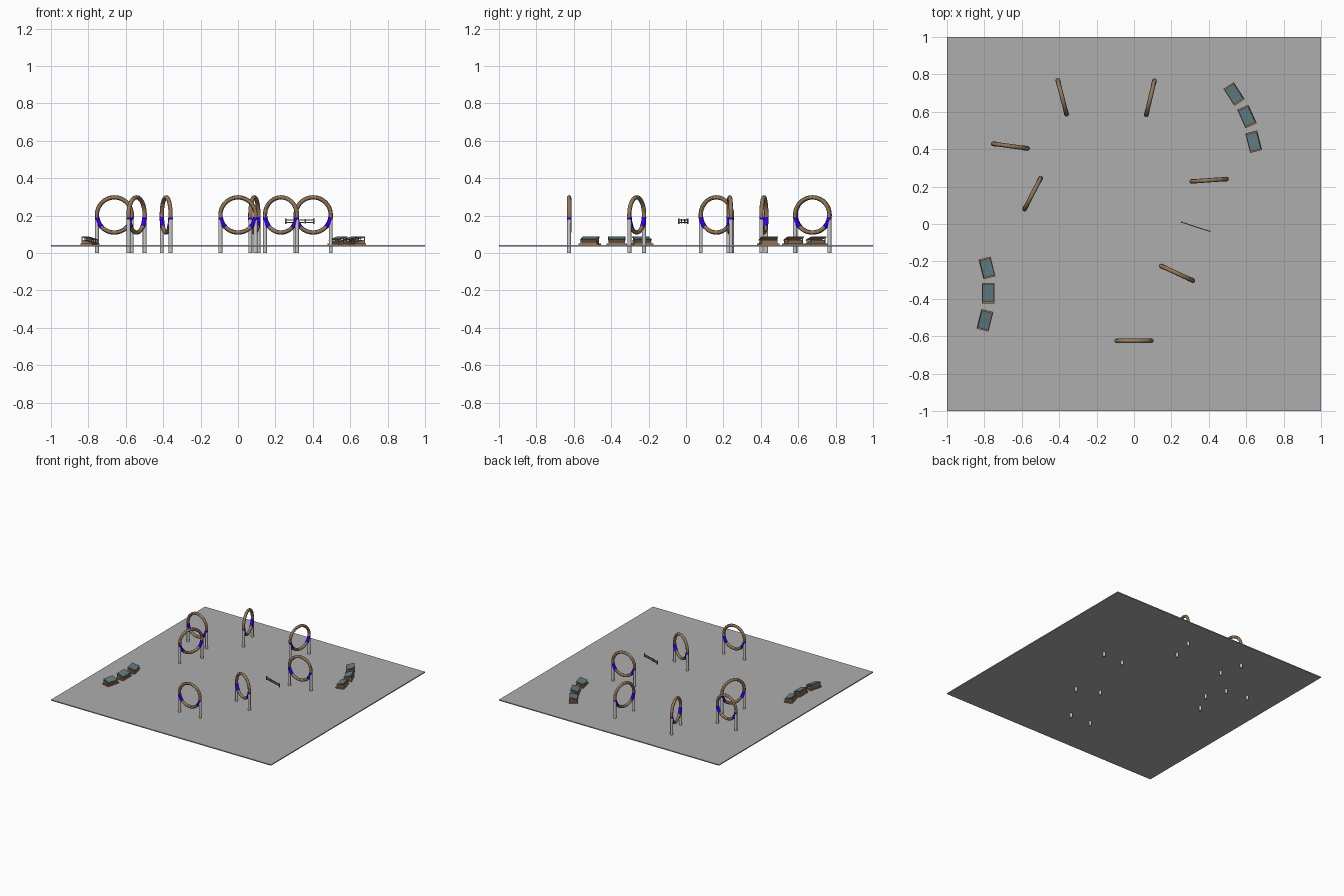
import bpy, bmesh
from math import sin, cos, atan2, radians, pi
from mathutils import Matrix, Vector

if "Cube" in bpy.data.objects:
    bpy.data.objects.remove(bpy.data.objects["Cube"])


def material(name, rgb):
    m = bpy.data.materials.new(name)
    m.diffuse_color = (*rgb, 1)
    m.use_nodes = True
    m.node_tree.nodes["Principled BSDF"].inputs["Base Color"].default_value = m.diffuse_color
    return m


BROWN = material("brown", (0.30, 0.19, 0.11))
BLUE = material("blue", (0.03, 0.0, 0.75))
TEAL = material("teal", (0.12, 0.21, 0.23))
GROUND = material("ground_grey", (0.42, 0.42, 0.42))


def finish(name, bm, mat=None, smooth=False, matrix=Matrix()):
    bmesh.ops.recalc_face_normals(bm, faces=bm.faces)
    me = bpy.data.meshes.new(name)
    bm.to_mesh(me)
    bm.free()
    if mat:
        me.materials.append(mat)
    ob = bpy.data.objects.new(name, me)
    bpy.context.collection.objects.link(ob)
    ob.matrix_world = matrix
    if smooth:
        bpy.ops.object.select_all(action='DESELECT')
        ob.select_set(True)
        bpy.context.view_layer.objects.active = ob
        bpy.ops.object.shade_smooth_by_angle()
    return ob


def box(name, size, loc, mat=None, matrix=Matrix(), tilt=0):
    bm = bmesh.new()
    m = Matrix.Translation(loc) @ Matrix.Rotation(tilt, 4, 'Y') @ Matrix.Diagonal((*size, 1))
    bmesh.ops.create_cube(bm, size=1, matrix=m)
    return finish(name, bm, mat, matrix=matrix)


def arc_tube(name, radius, tube, a0, a1, steps, mat, matrix, sides=12):
    # tube swept along an arc in the local xz plane; a full turn closes itself
    closed = abs(a1 - a0 - 2 * pi) < 1e-6
    bm = bmesh.new()
    rows = []
    for i in range(steps if closed else steps + 1):
        a = a0 + (a1 - a0) * i / steps
        row = []
        for j in range(sides):
            t = 2 * pi * j / sides
            r = radius + tube * cos(t)
            row.append(bm.verts.new((r * cos(a), tube * sin(t), r * sin(a))))
        rows.append(row)
    for i in range(steps):
        p, q = rows[i], rows[(i + 1) % len(rows)]
        for j in range(sides):
            k = (j + 1) % sides
            bm.faces.new((p[j], p[k], q[k], q[j]))
    if not closed:
        bm.faces.new(rows[0])
        bm.faces.new(rows[-1])
    return finish(name, bm, mat, True, matrix)


# ground slab
box("ground", (2, 2, 0.008), (0, 0, 0.039), GROUND)

# hoops on two posts: the two end points of each hoop seen from above
HOOPS = [(-0.408, 0.77, -0.36, 0.585), (0.11, 0.77, 0.065, 0.58),
         (-0.76, 0.43, -0.562, 0.403), (-0.497, 0.25, -0.587, 0.075),
         (0.30, 0.227, 0.504, 0.241), (0.14, -0.222, 0.32, -0.305),
         (-0.105, -0.625, 0.105, -0.625)]
for n, (x0, y0, x1, y1) in enumerate(HOOPS, 1):
    m = (Matrix.Translation(((x0 + x1) / 2, (y0 + y1) / 2, 0))
         @ Matrix.Rotation(atan2(y1 - y0, x1 - x0), 4, 'Z'))
    ring = m @ Matrix.Translation((0, 0, 0.204))
    arc_tube(f"hoop_{n}", 0.094, 0.0115, 0, 2 * pi, 48, BROWN, ring)
    for side, a in (("left", 188), ("right", 317)):
        arc_tube(f"hoop_{n}_{side}_clamp", 0.094, 0.0125, radians(a), radians(a + 35), 8, BLUE, ring)
    for side, s in (("left", -1), ("right", 1)):
        bm = bmesh.new()
        bmesh.ops.create_cone(bm, cap_ends=True, segments=16, radius1=0.0105, radius2=0.0105,
                              depth=0.18, matrix=Matrix.Translation((s * 0.094, 0, 0.09)))
        finish(f"hoop_{n}_{side}_post", bm, None, True, m)

# grandstands: x, y, direction the back faces in degrees
STANDS = [(0.535, 0.695, 33), (0.604, 0.575, 24), (0.64, 0.44, 14),
          (-0.786, -0.235, 194), (-0.78, -0.37, 180), (-0.797, -0.515, 166)]
for n, (x, y, a) in enumerate(STANDS, 1):
    m = Matrix.Translation((x, y, 0)) @ Matrix.Rotation(radians(a), 4, 'Z')
    box(f"stand_{n}_base", (0.066, 0.108, 0.008), (0, 0, 0.048), BROWN, m)
    for i in range(3):
        h = 0.006 * (i + 1)
        box(f"stand_{n}_step_{i + 1}", (0.017, 0.09, h), (-0.017 + 0.017 * i, 0, 0.052 + h / 2), BROWN, m)
    for s in (-1, 1):
        box(f"stand_{n}_back_post", (0.004, 0.004, 0.034), (0.027, s * 0.041, 0.068), BROWN, m)
        box(f"stand_{n}_front_post", (0.004, 0.004, 0.02), (-0.025, s * 0.041, 0.061), BROWN, m)
    box(f"stand_{n}_roof_frame", (0.062, 0.094, 0.004), (0, 0, 0.077), BROWN, m, radians(-16))
    box(f"stand_{n}_roof", (0.056, 0.088, 0.004), (0, 0, 0.080), TEAL, m, radians(-16))

# floating crossbar frame
m = Matrix.Translation((0.33, -0.015, 0.17)) @ Matrix.Rotation(radians(-18), 4, 'Z')
for name, z in (("lower", -0.006), ("upper", 0.006)):
    box(f"crossbar_{name}_rail", (0.16, 0.005, 0.006), (0, 0, z), BROWN, m)
for s in (-1, 1):
    box("crossbar_end_plate", (0.007, 0.007, 0.03), (s * 0.079, 0, 0), BROWN, m)
    box("crossbar_inner_plate", (0.006, 0.006, 0.024), (s * 0.03, 0, 0), BROWN, m)
